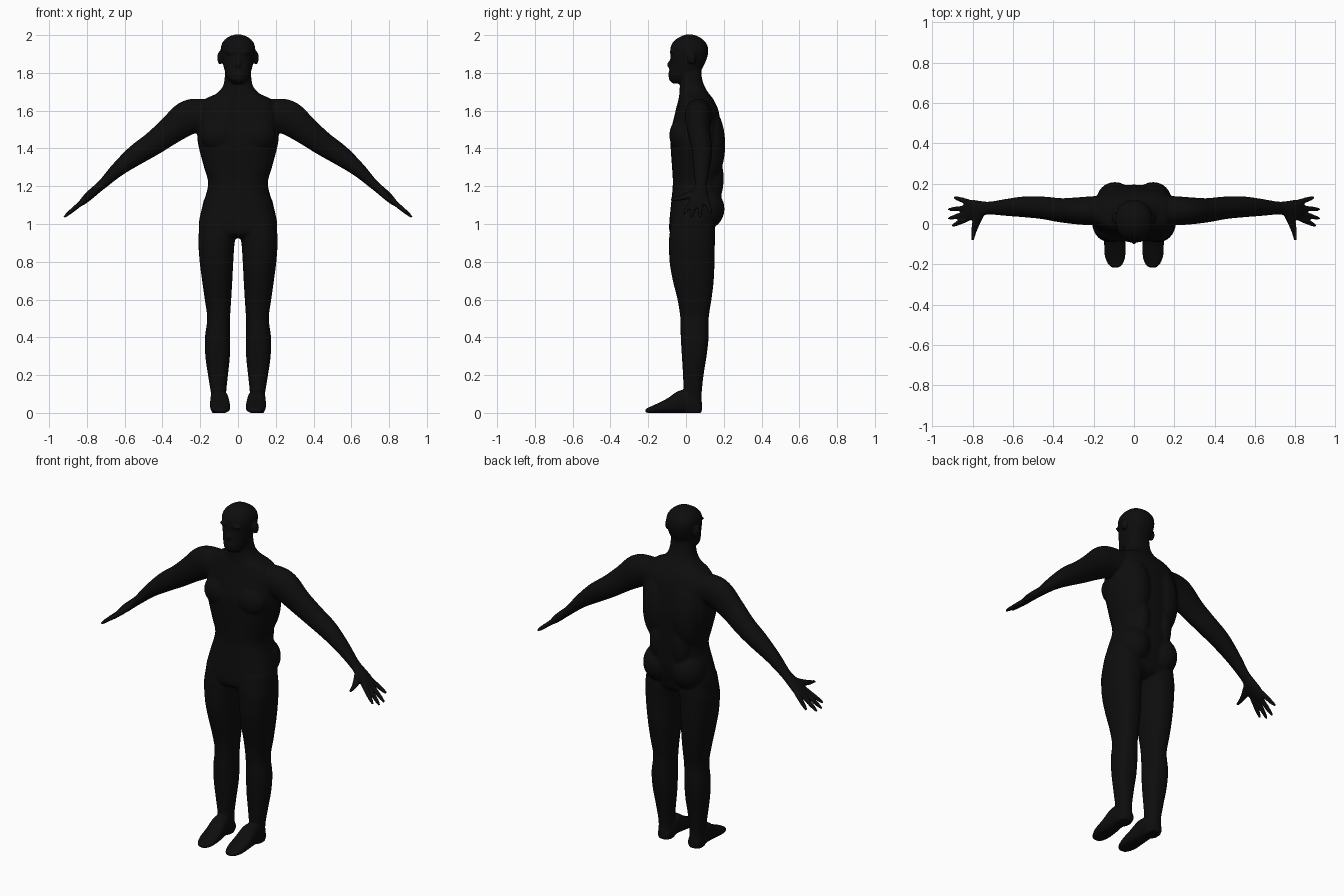
import bpy, bmesh, math
from mathutils import Vector, Matrix

cube = bpy.data.objects.get("Cube")
if cube:
    bpy.data.objects.remove(cube)

X, Y, Z = Vector((1, 0, 0)), Vector((0, 1, 0)), Vector((0, 0, 1))
SIDES = 28
bm = bmesh.new()


def spline(rows, steps=4):
    """Smoothly interpolate between rows of numbers."""
    rows = [Vector(r) for r in rows]
    out = []
    for i in range(len(rows) - 1):
        p0, p1, p2 = rows[max(i - 1, 0)], rows[i], rows[i + 1]
        p3 = rows[min(i + 2, len(rows) - 1)]
        for k in range(steps):
            t = k / steps
            m1, m2 = (p2 - p0) / 2, (p3 - p1) / 2
            out.append(p1 + m1 * t + (3 * (p2 - p1) - 2 * m1 - m2) * t**2
                       + (2 * (p1 - p2) + m1 + m2) * t**3)
    return out + [rows[-1]]


def skin(sections, side, power):
    """Close a surface over (centre, u, v) cross-sections."""
    rings = []
    for c, u, v in sections:
        ring = []
        for k in range(SIDES):
            a = math.tau * k / SIDES
            ca, sa = math.cos(a), math.sin(a)
            p = c + u * math.copysign(abs(ca) ** (2 / power), ca) \
                  + v * math.copysign(abs(sa) ** (2 / power), sa)
            ring.append(bm.verts.new((p.x * side, p.y, p.z)))
        rings.append(ring)
    for a, b in zip(rings, rings[1:]):
        for k in range(SIDES):
            j = (k + 1) % SIDES
            bm.faces.new((a[k], a[j], b[j], b[k]))
    bm.faces.new(rings[0])
    bm.faces.new(rings[-1])


def stack(rows, axis, across, side=1, power=2.3):
    """Rows: position on axis, x from, x to, then the other axis from, to."""
    sections = []
    for p, x0, x1, b0, b1 in spline(rows):
        c = axis * p + X * (x0 + x1) / 2 + across * (b0 + b1) / 2
        sections.append((c, X * (x1 - x0) / 2, across * (b1 - b0) / 2))
    skin(sections, side, power)


def limb(rows, side, wide=Y):
    """Rows: x, y, z, wide radius, thin radius, along a free path."""
    pts = spline(rows)
    sections = []
    for i, r in enumerate(pts):
        t = (pts[min(i + 1, len(pts) - 1)] - pts[max(i - 1, 0)]).to_3d()
        t = Vector(t[:3]).normalized()
        u = (wide - t * wide.dot(t)).normalized()
        sections.append((Vector(r[:3]), u * r[3], t.cross(u) * r[4]))
    skin(sections, side, 2)


def blob(centre, size, tilt=0):
    m = Matrix.Translation(centre) @ Matrix.Rotation(tilt, 4, 'X') @ Matrix.Diagonal((*size, 1))
    bmesh.ops.create_uvsphere(bm, u_segments=24, v_segments=16, radius=1, matrix=m)


def symmetric(rows):
    return [(z, -w, w, y0, y1) for z, w, y0, y1 in rows]


# Torso with neck
stack(symmetric([
    (1.85, .066, -.03, .08), (1.78, .07, -.03, .083), (1.73, .08, -.033, .098),
    (1.69, .115, -.035, .122), (1.66, .175, -.04, .145), (1.6, .21, -.055, .172),
    (1.5, .216, -.078, .188), (1.42, .211, -.082, .195), (1.3, .18, -.074, .19),
    (1.21, .158, -.07, .188), (1.1, .187, -.08, .185), (1, .208, -.089, .16),
    (.95, .19, -.084, .14), (.925, .12, -.05, .1)]), Z, Y, power=2.5)

# Head
stack(symmetric([
    (1.743, .025, -.068, -.02), (1.765, .05, -.09, .03), (1.8, .067, -.09, .07),
    (1.85, .08, -.084, .1), (1.9, .09, -.083, .117), (1.94, .09, -.081, .115),
    (1.97, .076, -.062, .097), (1.992, .048, -.03, .067), (2.003, .015, 0, .035)]), Z, Y)
blob((0, -.083, 1.845), (.014, .017, .022), -.3)
blob((0, -.084, 1.795), (.028, .01, .012))

for s in (1, -1):
    # Ear, brow, chest, back and buttock muscles
    blob((s * .095, .03, 1.88), (.015, .025, .036), .15)
    blob((s * .035, -.074, 1.91), (.033, .014, .011))
    blob((s * .1, -.02, 1.47), (.1, .068, .09))
    blob((s * .095, .12, 1.42), (.09, .088, .2))
    blob((s * .075, .12, 1.24), (.06, .08, .16))
    blob((s * .095, .1, 1.08), (.095, .104, .11))

    # Leg
    stack([
        (1.03, .03, .195, -.075, .15), (.95, .008, .208, -.087, .155),
        (.9, .018, .21, -.09, .153), (.8, .025, .203, -.087, .151),
        (.7, .03, .19, -.07, .147), (.6, .036, .176, -.045, .135),
        (.5, .042, .163, -.03, .12), (.4, .042, .175, -.028, .12),
        (.3, .043, .173, -.022, .109), (.2, .053, .159, -.016, .093),
        (.1, .063, .143, -.012, .083), (.04, .06, .143, -.01, .085),
        (0, .062, .14, -.01, .084)], Z, Y, s)

    # Foot
    stack([
        (.08, .066, .134, 0, .05), (.03, .055, .145, 0, .1),
        (-.03, .05, .147, 0, .12), (-.1, .042, .148, 0, .076),
        (-.16, .043, .145, 0, .046), (-.2, .056, .128, 0, .028),
        (-.216, .075, .11, .002, .018)], Y, Z, s, 2.6)

    # Arm and palm
    limb([
        (.13, .07, 1.59, .07, .065), (.2, .066, 1.58, .072, .085),
        (.27, .065, 1.56, .068, .091), (.36, .068, 1.493, .06, .074),
        (.45, .08, 1.425, .056, .063), (.54, .085, 1.365, .052, .055),
        (.635, .082, 1.29, .042, .039), (.715, .079, 1.213, .032, .026),
        (.75, .077, 1.183, .037, .024), (.79, .07, 1.148, .05, .023),
        (.825, .068, 1.115, .048, .017), (.84, .068, 1.1, .04, .01)], s)

    # Fingers: knuckle y, then tip
    for y, tip in ((.106, (.893, .132, 1.06)), (.081, (.922, .072, 1.036)),
                   (.056, (.922, .026, 1.036)), (.033, (.903, -.01, 1.052))):
        root, end = Vector((.81, y, 1.128)), Vector(tip)
        limb([(*root.lerp(end, f), r, r) for f, r in
              ((0, .014), (.4, .0135), (.8, .011), (1, .006))], s)

    # Thumb
    limb([(.765, .05, 1.168, .02, .024), (.783, .005, 1.148, .018, .02),
          (.794, -.04, 1.135, .013, .013), (.8, -.083, 1.127, .007, .007)], s, Z)

bmesh.ops.recalc_face_normals(bm, faces=bm.faces[:])
mesh = bpy.data.meshes.new("body")
bm.to_mesh(mesh)
bm.free()
body = bpy.data.objects.new("body", mesh)
bpy.context.collection.objects.link(body)

# One near-black skin
skin_black = bpy.data.materials.new("matte_black")
skin_black.use_nodes = True
colour = (.004, .004, .004, 1)
skin_black.diffuse_color = colour
skin_black.node_tree.nodes["Principled BSDF"].inputs["Base Color"].default_value = colour
mesh.materials.append(skin_black)

# Fuse the parts into one smooth surface
fuse = body.modifiers.new("fuse", 'REMESH')
fuse.mode = 'VOXEL'
fuse.voxel_size = .0065
fuse.use_smooth_shade = True
soften = body.modifiers.new("soften", 'SMOOTH')
soften.factor = .5
soften.iterations = 5
